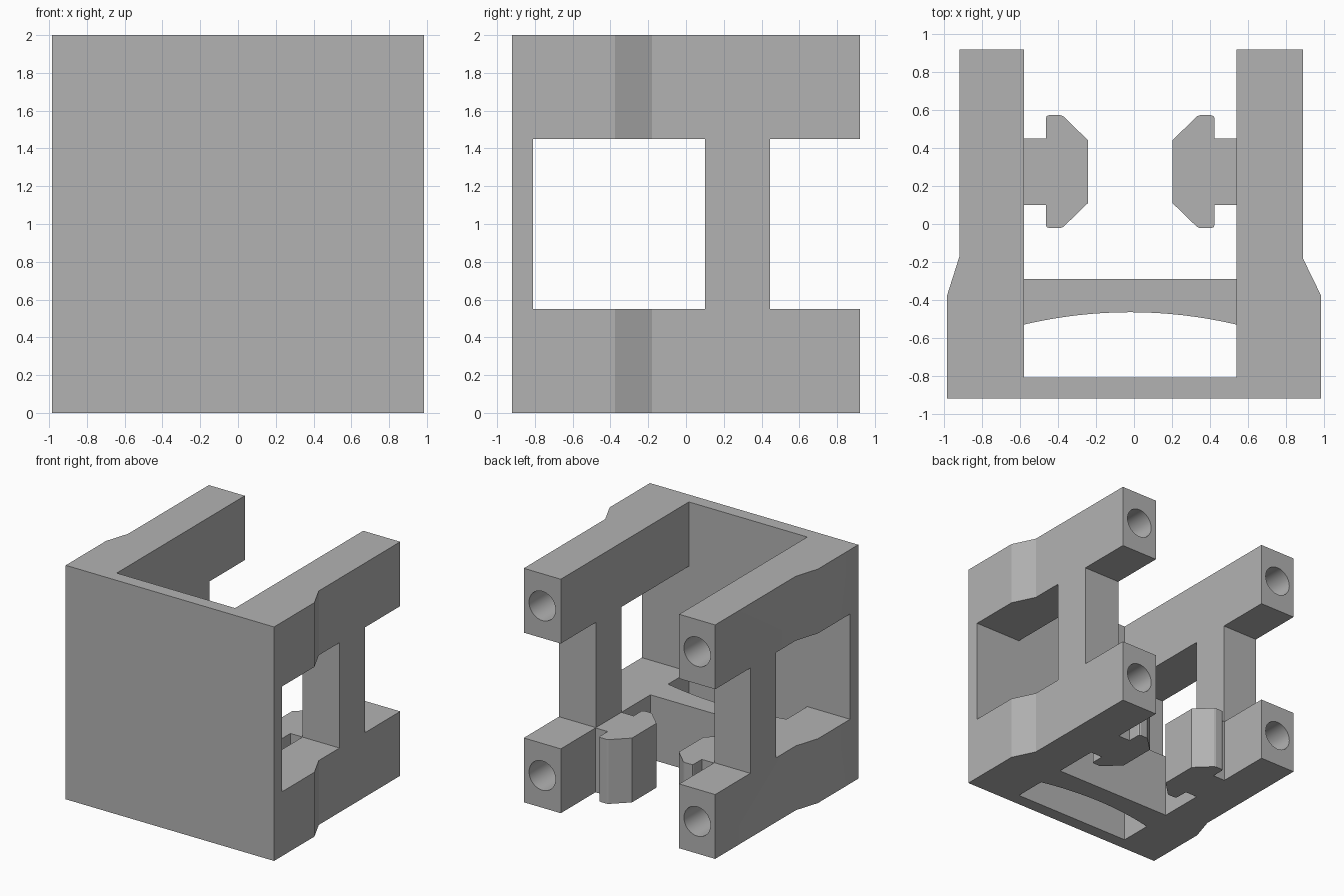
import bpy, bmesh, math
from mathutils import Matrix

if "Cube" in bpy.data.objects:
    bpy.data.objects.remove(bpy.data.objects["Cube"], do_unlink=True)

grey = bpy.data.materials.new("plain grey")
grey.use_nodes = True
colour = (0.45, 0.45, 0.45, 1)
grey.diffuse_color = colour
grey.node_tree.nodes["Principled BSDF"].inputs["Base Color"].default_value = colour

RAIL = 0.55            # height of each rail
HEIGHT = 2.0


def add_object(name, bm):
    bmesh.ops.recalc_face_normals(bm, faces=bm.faces)
    mesh = bpy.data.meshes.new(name)
    bm.to_mesh(mesh)
    bm.free()
    mesh.materials.append(grey)
    ob = bpy.data.objects.new(name, mesh)
    bpy.context.collection.objects.link(ob)
    return ob


def prism(name, outline, z0, z1):
    """Extrude a plan outline from z0 to z1."""
    bm = bmesh.new()
    face = bm.faces.new([bm.verts.new((x, y, z0)) for x, y in outline])
    top = bmesh.ops.extrude_face_region(bm, geom=[face])["geom"]
    verts = [v for v in top if isinstance(v, bmesh.types.BMVert)]
    bmesh.ops.translate(bm, verts=verts, vec=(0, 0, z1 - z0))
    return add_object(name, bm)


def box(name, x0, x1, y0, y1, z0, z1):
    return prism(name, [(x0, y0), (x1, y0), (x1, y1), (x0, y1)], z0, z1)


def bore(name, x, z, radius, y0, y1):
    """Cylinder along y."""
    bm = bmesh.new()
    turn = Matrix.Translation((x, (y0 + y1) / 2, z)) @ Matrix.Rotation(math.pi / 2, 4, "X")
    bmesh.ops.create_cone(bm, cap_ends=True, segments=48, radius1=radius,
                          radius2=radius, depth=y1 - y0, matrix=turn)
    return add_object(name, bm)


def cut(target, cutters):
    for cutter in cutters:
        cutter.hide_render = True
        mod = target.modifiers.new("cut", "BOOLEAN")
        mod.operation = "DIFFERENCE"
        mod.solver = "EXACT"
        mod.object = cutter
    graph = bpy.context.evaluated_depsgraph_get()
    mesh = bpy.data.meshes.new_from_object(target.evaluated_get(graph))
    target.modifiers.clear()
    target.data = mesh
    for cutter in cutters:
        bpy.data.objects.remove(cutter, do_unlink=True)


# Main body: front wall with two arms reaching back
frame = prism("frame", [
    (-0.985, -0.92), (0.985, -0.92), (0.985, -0.375), (0.89, -0.18),
    (0.89, 0.92), (0.54, 0.92), (0.54, -0.81), (-0.58, -0.81),
    (-0.58, 0.92), (-0.92, 0.92), (-0.92, -0.17), (-0.985, -0.375)], 0, HEIGHT)

# Side windows, open rear notches and screw holes in the arm ends
cutters = []
for x0, x1, mid in ((-1.2, -0.5, -0.75), (0.5, 1.2, 0.715)):
    for y0, y1 in ((-0.81, 0.1), (0.445, 1.2)):
        cutters.append(box("opening_cutter", x0, x1, y0, y1, RAIL, HEIGHT - RAIL))
    for z in (RAIL / 2, HEIGHT - RAIL / 2):
        cutters.append(bore("hole_cutter", mid, z, 0.125, 0.3, 1.0))
cut(frame, cutters)

# Low cross bar with a bowed front
bow = []
for i in range(17):
    t = -1 + i / 8
    bow.append((-0.02 + 0.56 * t, -0.465 - 0.065 * t * t))
prism("cross_bar", bow + [(0.54, -0.29), (-0.58, -0.29)], 0, RAIL)

# Hooked clips on the inner side of each arm
half = [(0, 0.175), (0.115, 0.175), (0.115, 0.28), (0.12, 0.293),
        (0.135, 0.298), (0.19, 0.298), (0.207, 0.292), (0.338, 0.165)]
clip = half + [(d, -w) for d, w in reversed(half)]
for name, wall, way in (("left_clip", 0.54, -1), ("right_clip", -0.58, 1)):
    prism(name, [(wall + way * d, 0.276 + w) for d, w in clip], 0, RAIL)

# Smooth the round surfaces, keep edges sharp
bpy.ops.object.select_all(action="DESELECT")
for name in ("frame", "cross_bar"):
    bpy.data.objects[name].select_set(True)
bpy.context.view_layer.objects.active = frame
bpy.ops.object.shade_smooth_by_angle(angle=math.radians(20))
